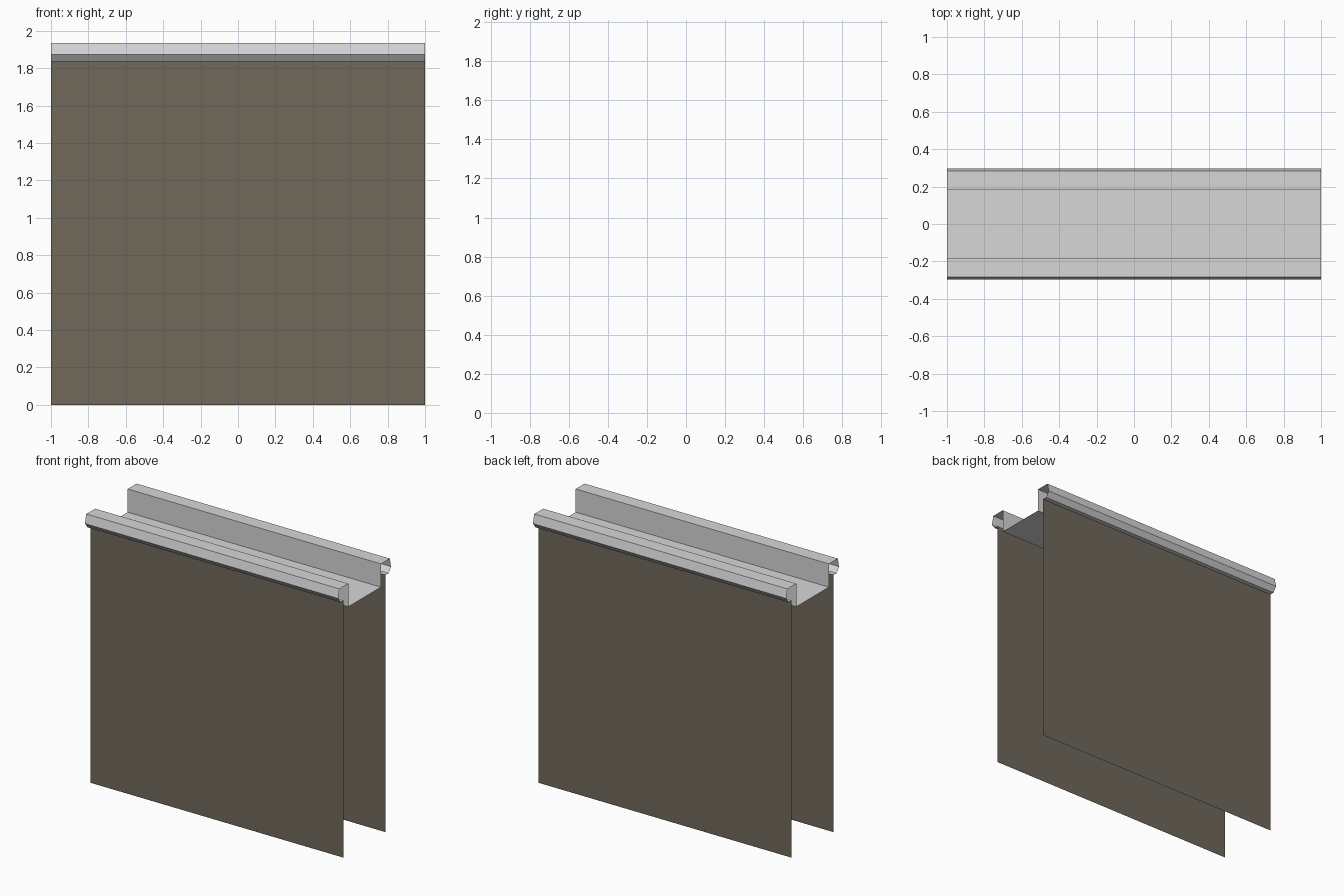
import bpy, bmesh

if "Cube" in bpy.data.objects:
    bpy.data.objects.remove(bpy.data.objects["Cube"])

def material(name, rgb):
    m = bpy.data.materials.new(name)
    m.diffuse_color = (*rgb, 1)
    m.use_nodes = True
    m.node_tree.nodes["Principled BSDF"].inputs["Base Color"].default_value = m.diffuse_color
    return m

metal = material("light grey metal", (0.68, 0.68, 0.68))
wall = material("brown grey wall", (0.16, 0.14, 0.105))

def sheet(name, profile, mat):
    """Extrude an open (y, z) profile along x as a thin sheet."""
    bm = bmesh.new()
    rows = [[bm.verts.new((x, y, z)) for x in (-1, 1)] for y, z in profile]
    for a, b in zip(rows, rows[1:]):
        bm.faces.new((a[0], a[1], b[1], b[0]))
    me = bpy.data.meshes.new(name)
    bm.to_mesh(me)
    bm.free()
    me.materials.append(mat)
    ob = bpy.data.objects.new(name, me)
    bpy.context.collection.objects.link(ob)

# Side panels
sheet("front_panel", [(-0.238, 0), (-0.238, 1.836)], wall)
sheet("back_panel", [(0.238, 1.836), (0.238, 0)], wall)

# Top channel: folded rim on each side, joined by a sunken floor
rim = [(0.238, 1.836), (0.27, 1.836), (0.298, 1.873), (0.284, 1.936),
       (0.184, 1.936), (0.184, 1.77)]
sheet("top_channel", [(-y, z) for y, z in rim] + rim[::-1], metal)
